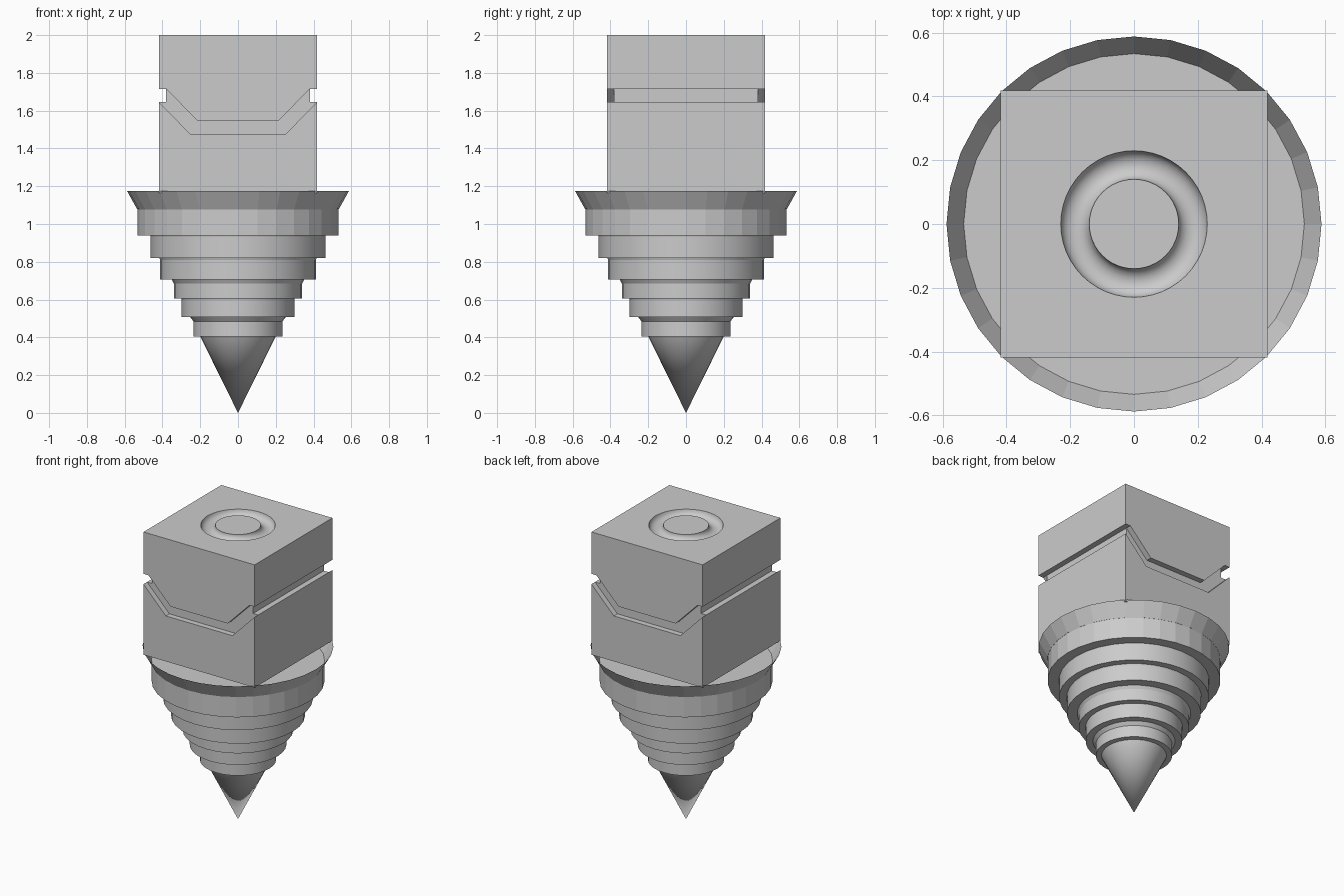
import bpy, bmesh
from math import cos, sin, pi, radians

if "Cube" in bpy.data.objects:
    bpy.data.objects.remove(bpy.data.objects["Cube"])


def make_object(name, bm, smooth=None):
    bmesh.ops.recalc_face_normals(bm, faces=bm.faces)
    mesh = bpy.data.meshes.new(name)
    bm.to_mesh(mesh)
    bm.free()
    ob = bpy.data.objects.new(name, mesh)
    bpy.context.collection.objects.link(ob)
    if smooth:
        bpy.ops.object.select_all(action='DESELECT')
        ob.select_set(True)
        bpy.context.view_layer.objects.active = ob
        bpy.ops.object.shade_smooth_by_angle(angle=radians(smooth))
    return ob


def lathe(name, profile, sides=32, closed=False, smooth=None):
    """Revolve (radius, z) points around z; radius 0 makes a pole."""
    bm = bmesh.new()
    rings = []
    for r, z in profile:
        n = sides if r > 0 else 1
        rings.append([bm.verts.new((r * cos(2 * pi * i / sides), r * sin(2 * pi * i / sides), z))
                      for i in range(n)])
    pairs = list(zip(rings, rings[1:]))
    if closed:
        pairs.append((rings[-1], rings[0]))
    for a, b in pairs:
        for i in range(sides):
            j = (i + 1) % sides
            quad = [a[i % len(a)], a[j % len(a)], b[j % len(b)], b[i % len(b)]]
            bm.faces.new(list(dict.fromkeys(quad)))
    return make_object(name, bm, smooth)


def prism(name, outline, y0, y1):
    """Extrude an (x, z) outline from y0 to y1."""
    bm = bmesh.new()
    face = bm.faces.new([bm.verts.new((x, y0, z)) for x, z in outline])
    ext = bmesh.ops.extrude_face_region(bm, geom=[face])
    bmesh.ops.translate(bm, vec=(0, y1 - y0, 0),
                        verts=[v for v in ext['geom'] if isinstance(v, bmesh.types.BMVert)])
    return make_object(name, bm)


def rect(x0, x1, z0, z1):
    return [(x0, z0), (x1, z0), (x1, z1), (x0, z1)]


# Pointed tip
lathe("tip", [(0, 0), (0.2, 0.405), (0, 0.405)], smooth=30)

# Stepped tiers with flared rims: radius, bottom, flare start, top, rim radius
tiers = [(0.235, 0.405, 0.484, 0.512, 0.257),
         (0.298, 0.507, 0.600, 0.612, 0.303),
         (0.340, 0.605, 0.685, 0.710, 0.353),
         (0.413, 0.705, 0.810, 0.825, 0.418),
         (0.462, 0.820, 0.935, 0.945, 0.465)]
for i, (r, z0, z1, z2, rim) in enumerate(tiers):
    lathe(f"tier_{i + 1}", [(0, z0), (r, z0), (r, z1), (rim, z2), (0, z2)], smooth=15)

# Top collar, an open flared dish
lathe("collar", [(0, 0.94), (0.533, 0.94), (0.533, 1.078), (0.588, 1.176), (0.535, 1.08), (0, 1.08)])

# Square block
H, D = 0.418, 0.38
block = prism("block", rect(-H, H, 1.165, 2.0), -H, H)

# Cutters: dipped groove front and back, straight groove on the sides, ring on top
dip = [(-0.5, 1.715), (-0.38, 1.715), (-0.215, 1.547), (0.215, 1.547), (0.38, 1.715), (0.5, 1.715),
       (0.5, 1.645), (0.418, 1.645), (0.25, 1.474), (-0.25, 1.474), (-0.418, 1.645), (-0.5, 1.645)]
cutters = []
for s, side in ((-1, "a"), (1, "b")):
    cutters.append(prism("dip_cutter_" + side, dip, s * D, s * 0.5))
    cutters.append(prism("side_cutter_" + side,
                         rect(*sorted((s * D, s * 0.5)), 1.645, 1.715), -0.52, 0.52))
ring = [(0.185 + 0.045 * cos(2 * pi * k / 16), 2.0 + 0.04 * sin(2 * pi * k / 16 + 0.02)) for k in range(16)]
cutters.append(lathe("ring_cutter", ring, sides=48, closed=True, smooth=40))

for c in cutters:
    mod = block.modifiers.new(c.name, 'BOOLEAN')
    mod.operation = 'DIFFERENCE'
    mod.solver = 'EXACT'
    mod.object = c
    c.hide_render = True
    c.hide_set(True)
